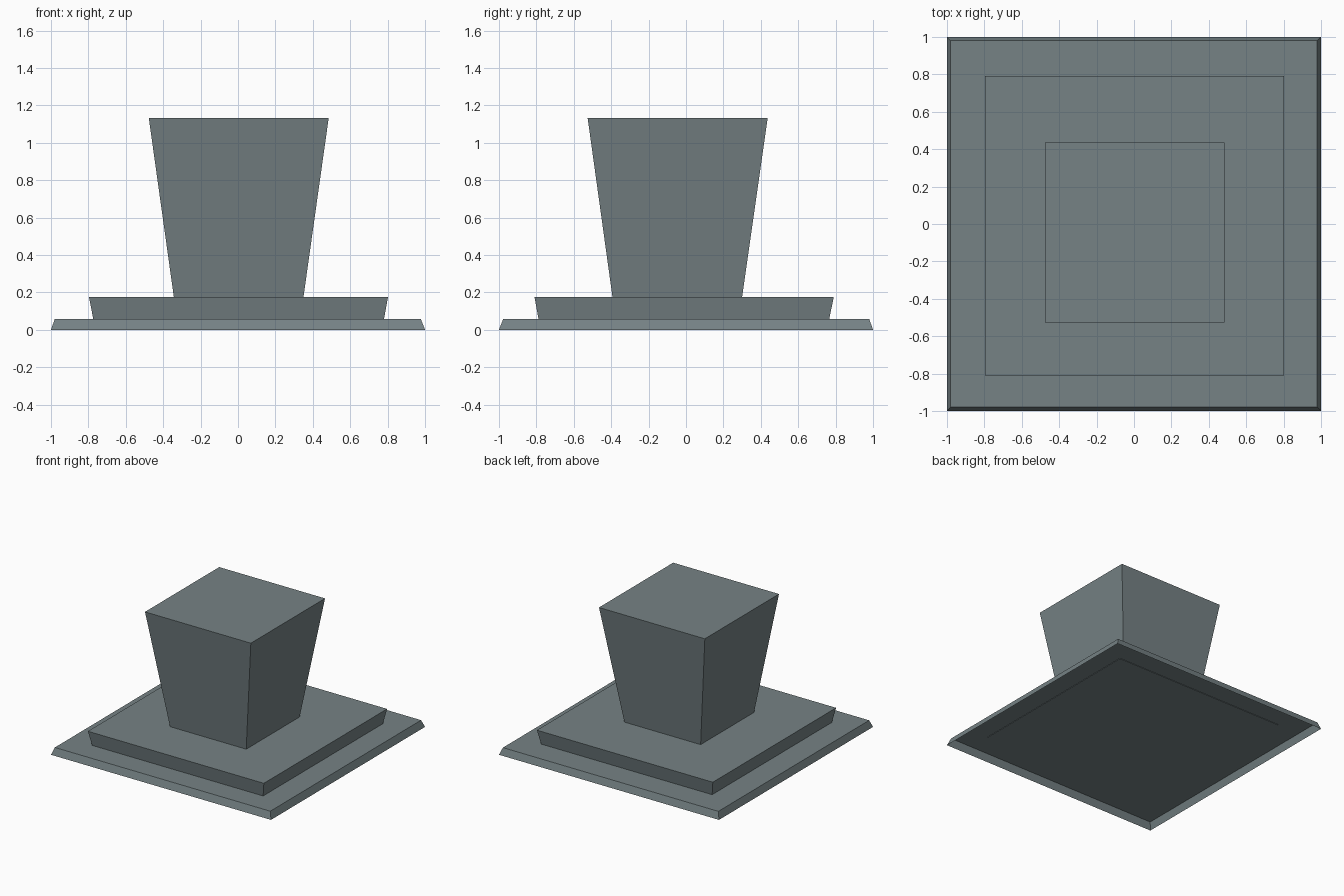
import bpy

if "Cube" in bpy.data.objects:
    bpy.data.objects.remove(bpy.data.objects["Cube"])

grey = bpy.data.materials.new("slate grey")
grey.diffuse_color = (0.18, 0.225, 0.235, 1)
grey.use_nodes = True
grey.node_tree.nodes["Principled BSDF"].inputs["Base Color"].default_value = grey.diffuse_color


def frustum(name, low, high, z0, z1, bottom=True):
    """Tapered block; low and high are (x min, x max, y min, y max)."""
    verts = []
    for (xa, xb, ya, yb), z in ((low, z0), (high, z1)):
        verts += [(xa, ya, z), (xb, ya, z), (xb, yb, z), (xa, yb, z)]
    faces = [(i, (i + 1) % 4, (i + 1) % 4 + 4, i + 4) for i in range(4)]
    faces.append((4, 5, 6, 7))
    if bottom:
        faces.append((3, 2, 1, 0))
    mesh = bpy.data.meshes.new(name)
    mesh.from_pydata(verts, [], faces)
    mesh.materials.append(grey)
    obj = bpy.data.objects.new(name, mesh)
    bpy.context.collection.objects.link(obj)
    return obj


# Thin flared plinth, hollow underneath
frustum("plinth", (-1, 1, -1, 1), (-0.98, 0.978, -0.978, 0.98), 0, 0.057, bottom=False)
# Middle step, widening upwards
frustum("step", (-0.773, 0.78, -0.788, 0.765), (-0.797, 0.802, -0.81, 0.79), 0.054, 0.175)
# Tall block, widening upwards
frustum("tower", (-0.343, 0.35, -0.393, 0.30), (-0.477, 0.485, -0.526, 0.437), 0.175, 1.133)
